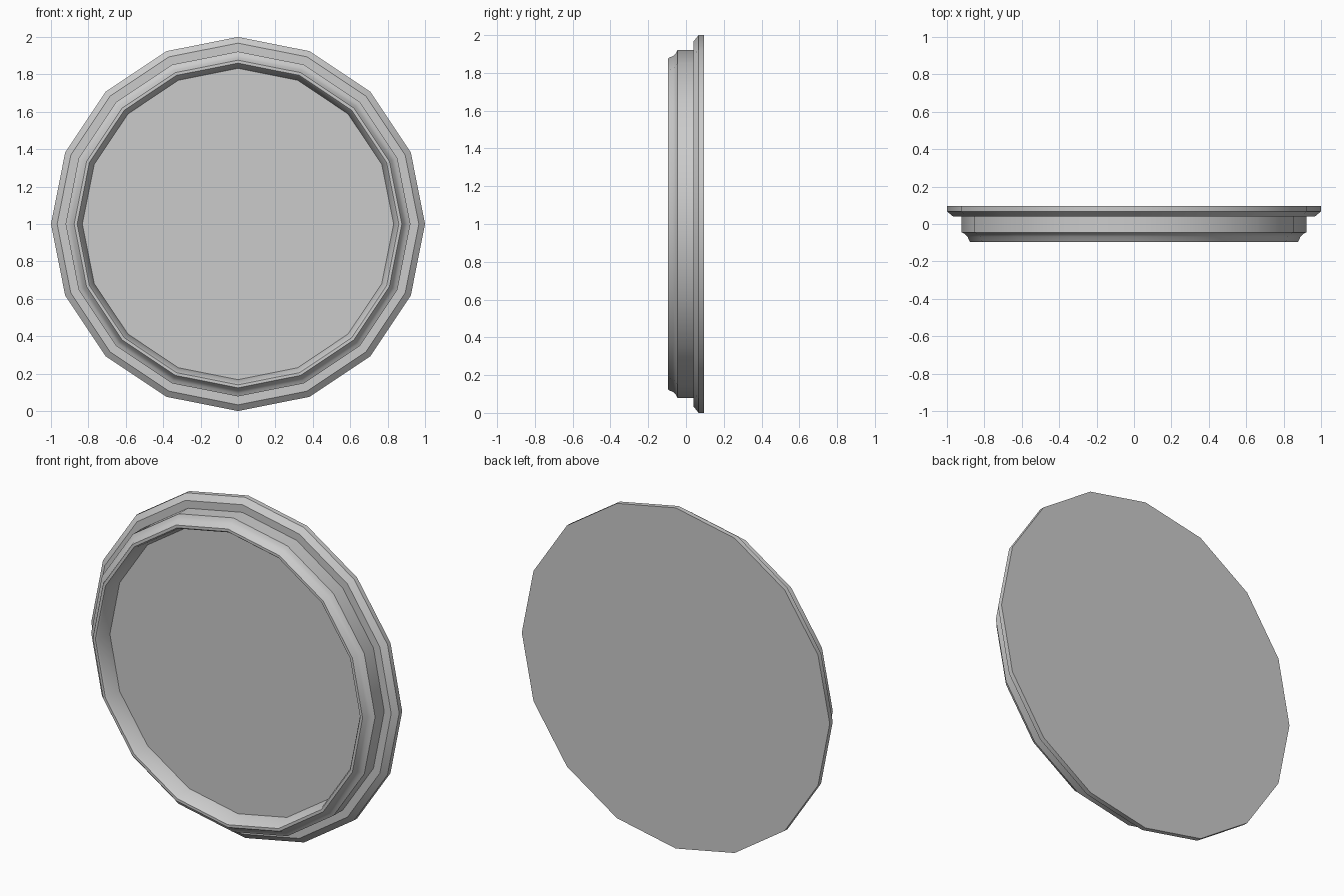
import bpy, bmesh, math

if "Cube" in bpy.data.objects:
    bpy.data.objects.remove(bpy.data.objects["Cube"])

SIDES = 16
# (radius, y) cross-section from the back edge, over the rim, to the recessed face
PROFILE = [
    (1.0, 0.095), (1.0, 0.067), (0.967, 0.04),    # back flange and its chamfer
    (0.922, 0.04), (0.922, -0.045),               # drum wall
    (0.905, -0.053), (0.89, -0.068), (0.88, -0.09),  # cove to the front lip
    (0.876, -0.095), (0.86, -0.095), (0.852, -0.085),  # front lip
    (0.832, 0.0),                                 # sloping inner wall
]

bm = bmesh.new()
rings = []
for r, y in PROFILE:
    rings.append([bm.verts.new((r * math.cos(2 * math.pi * i / SIDES), y,
                                1 + r * math.sin(2 * math.pi * i / SIDES)))
                  for i in range(SIDES)])
for a, b in zip(rings, rings[1:]):
    for i in range(SIDES):
        j = (i + 1) % SIDES
        bm.faces.new((a[i], a[j], b[j], b[i]))

# Flat back and recessed front face
bm.faces.new(rings[0])
bm.faces.new(rings[-1])
bmesh.ops.recalc_face_normals(bm, faces=bm.faces)

mesh = bpy.data.meshes.new("round_dish")
bm.to_mesh(mesh)
bm.free()
dish = bpy.data.objects.new("round_dish", mesh)
bpy.context.collection.objects.link(dish)
bpy.context.view_layer.objects.active = dish
dish.select_set(True)
bpy.ops.object.shade_smooth_by_angle(angle=math.radians(30))
